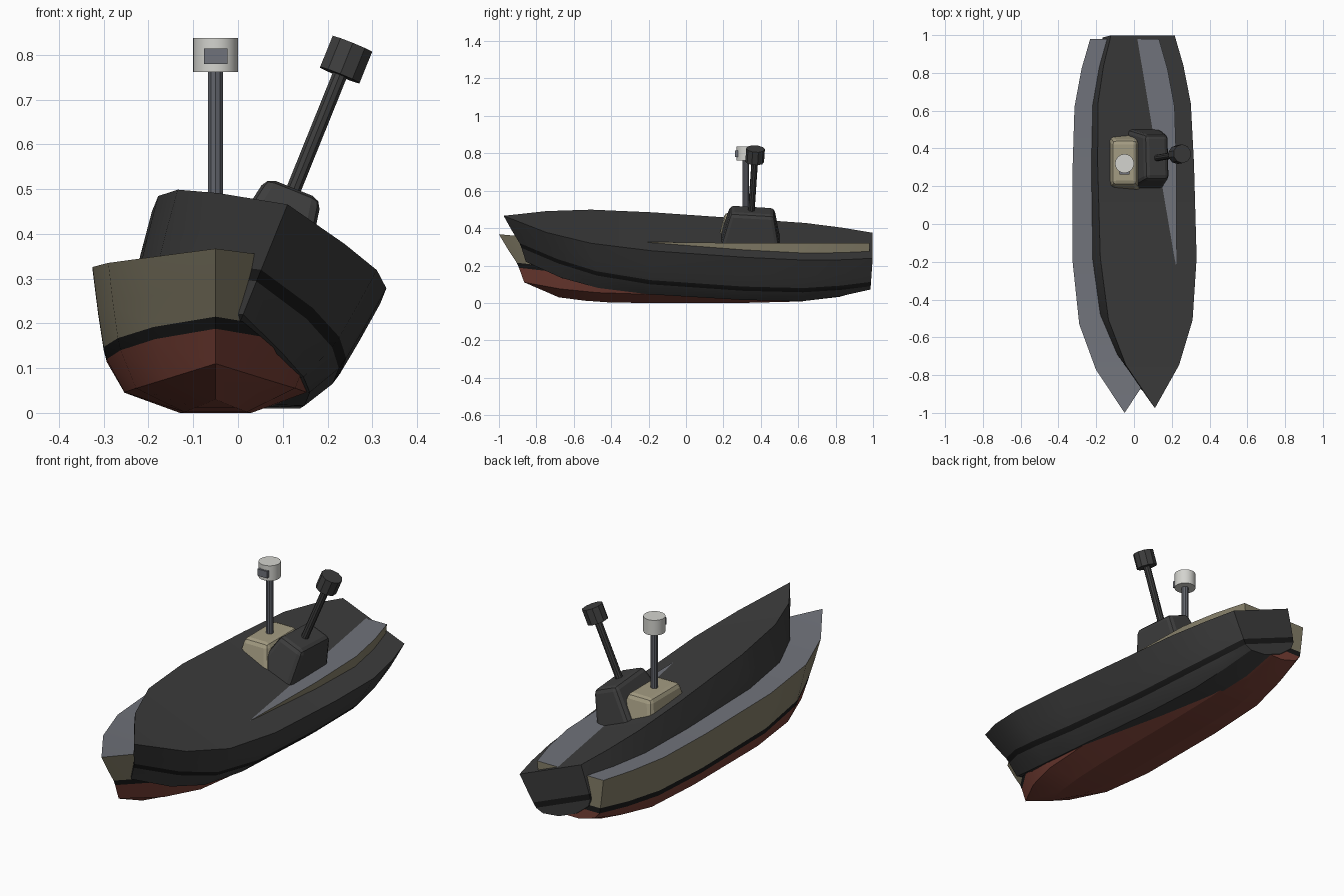
import bpy, bmesh, math
from mathutils import Matrix, Vector

if "Cube" in bpy.data.objects:
    bpy.data.objects.remove(bpy.data.objects["Cube"])


def lin(c):
    return c / 12.92 if c <= 0.04045 else ((c + 0.055) / 1.055) ** 2.4


def mat(name, r, g, b):
    m = bpy.data.materials.new(name)
    m.diffuse_color = (lin(r), lin(g), lin(b), 1)
    m.use_nodes = True
    m.node_tree.nodes["Principled BSDF"].inputs["Base Color"].default_value = m.diffuse_color
    return m


TAN = mat("hull tan", .52, .495, .41)
CABIN = mat("cabin tan", .64, .61, .51)
RED = mat("bottom red", .47, .25, .21)
BLACK = mat("stripe black", .10, .10, .10)
DECK = mat("deck grey", .44, .45, .48)
MAST = mat("mast grey", .38, .39, .42)
WHITE = mat("lamp white", .83, .83, .81)
DARK = mat("burnt dark", .24, .24, .24)


def finish(name, bm, mats, frame, angle=None):
    bmesh.ops.recalc_face_normals(bm, faces=bm.faces)
    me = bpy.data.meshes.new(name)
    bm.to_mesh(me)
    bm.free()
    ob = bpy.data.objects.new(name, me)
    bpy.context.collection.objects.link(ob)
    for m in mats:
        me.materials.append(m)
    ob.matrix_world = frame
    if angle:
        bpy.ops.object.select_all(action='DESELECT')
        ob.select_set(True)
        bpy.context.view_layer.objects.active = ob
        bpy.ops.object.shade_smooth_by_angle(angle=math.radians(angle))
    return ob


# stations: y, half width, deck z, stripe bottom z, bilge z, keel z
STATIONS = [(-1.0, 0, .367, .188, .11, .03), (-.77, .152, .347, .165, .075, .012),
            (-.53, .24, .335, .14, .055, .002), (-.2, .275, .326, .12, .046, 0),
            (.3, .275, .32, .114, .045, 0), (.62, .265, .32, .122, .055, .008),
            (.82, .228, .32, .135, .085, .04), (.98, .182, .32, .15, .12, .095)]
WIDTHS = [1, .955, .91, .885, .74, .29]          # deck edge down to keel flat
STEM = [-1, -.95, -.905, -.893, -.865, -.68]     # bow limit of each row


def hull(name, mats, frame):
    bm = bmesh.new()
    rings = []
    for y, w, zd, zs, zb, zk in STATIONS:
        zt = zs + .027
        zs_row = [zd, zt + (zd - zt) * .45, zt, zs, zb, zk]
        half = []
        for f, lim, z in zip(WIDTHS, STEM, zs_row):
            yy = y if y > -.2 else -.2 + (y + .2) * (-lim - .2) / .8
            half.append((w * f, yy, z))
        pts = half + [(-x, q, z) for x, q, z in reversed(half)]
        rings.append([bm.verts.new(p) for p in pts])
    row_mat = [0, 0, 1, 2, 2, 2]
    for a, b in zip(rings, rings[1:]):
        for i in range(12):
            j = (i + 1) % 12
            f = bm.faces.new((a[i], a[j], b[j], b[i]))
            f.material_index = 3 if i == 11 else row_mat[min(i, 10 - i)]
    # transom in bands
    s = rings[-1]
    for i in range(5):
        f = bm.faces.new((s[i], s[i + 1], s[10 - i], s[11 - i]))
        f.material_index = row_mat[i]
    bmesh.ops.remove_doubles(bm, verts=bm.verts, dist=.0005)
    bmesh.ops.dissolve_degenerate(bm, edges=bm.edges, dist=.0002)
    return finish(name, bm, mats, frame, 20)


def cabin(name, m, frame):
    bm = bmesh.new()
    bmesh.ops.create_cube(bm, size=2)
    for v in bm.verts:
        top = v.co.z > 0
        v.co = Vector((v.co.x * (.066 if top else .098),
                       .325 + v.co.y * (.118 if top else .158), .483 if top else .31))
    edges = [e for e in bm.edges if max(v.co.z for v in e.verts) > .4]
    bmesh.ops.bevel(bm, geom=edges, offset=.022, segments=2, profile=.5, affect='EDGES')
    return finish(name, bm, [m], frame)


def cylinder(name, m, frame, r, z0, z1, sides):
    bm = bmesh.new()
    bmesh.ops.create_cone(bm, cap_ends=True, segments=sides, radius1=r, radius2=r, depth=z1 - z0,
                          matrix=Matrix.Translation((0, .32, (z0 + z1) / 2)))
    return finish(name, bm, [m], frame, 30)


upright = Matrix.Translation((-.05, 0, 0))
heeled = (Matrix.Translation((-.05, 0, .068)) @ Matrix.Rotation(math.radians(22), 4, 'Y')
          @ Matrix.Rotation(math.radians(-3.6), 4, 'X'))

# intact boat, then the heeled burnt copy
for tag, frame, hm, cm, mm, lm, sides in (
        ("", upright, [TAN, BLACK, RED, DECK], CABIN, MAST, WHITE, 32),
        ("heeled_", heeled, [DARK, BLACK, DARK, DARK], DARK, DARK, DARK, 10)):
    hull(tag + "hull", hm, frame)
    cabin(tag + "cabin", cm, frame)
    cylinder(tag + "mast", mm, frame, .0175, .46, .77, 10)
    cylinder(tag + "mast_head", lm, frame, .05, .762, .837, sides)

# sensor window on the front of the intact mast head
bm = bmesh.new()
bmesh.ops.create_cube(bm, size=1)
bmesh.ops.transform(bm, verts=bm.verts, matrix=Matrix.Translation((0, .28, .797))
                    @ Matrix.Diagonal((.052, .036, .034, 1)))
finish("sensor_window", bm, [DECK], upright)
